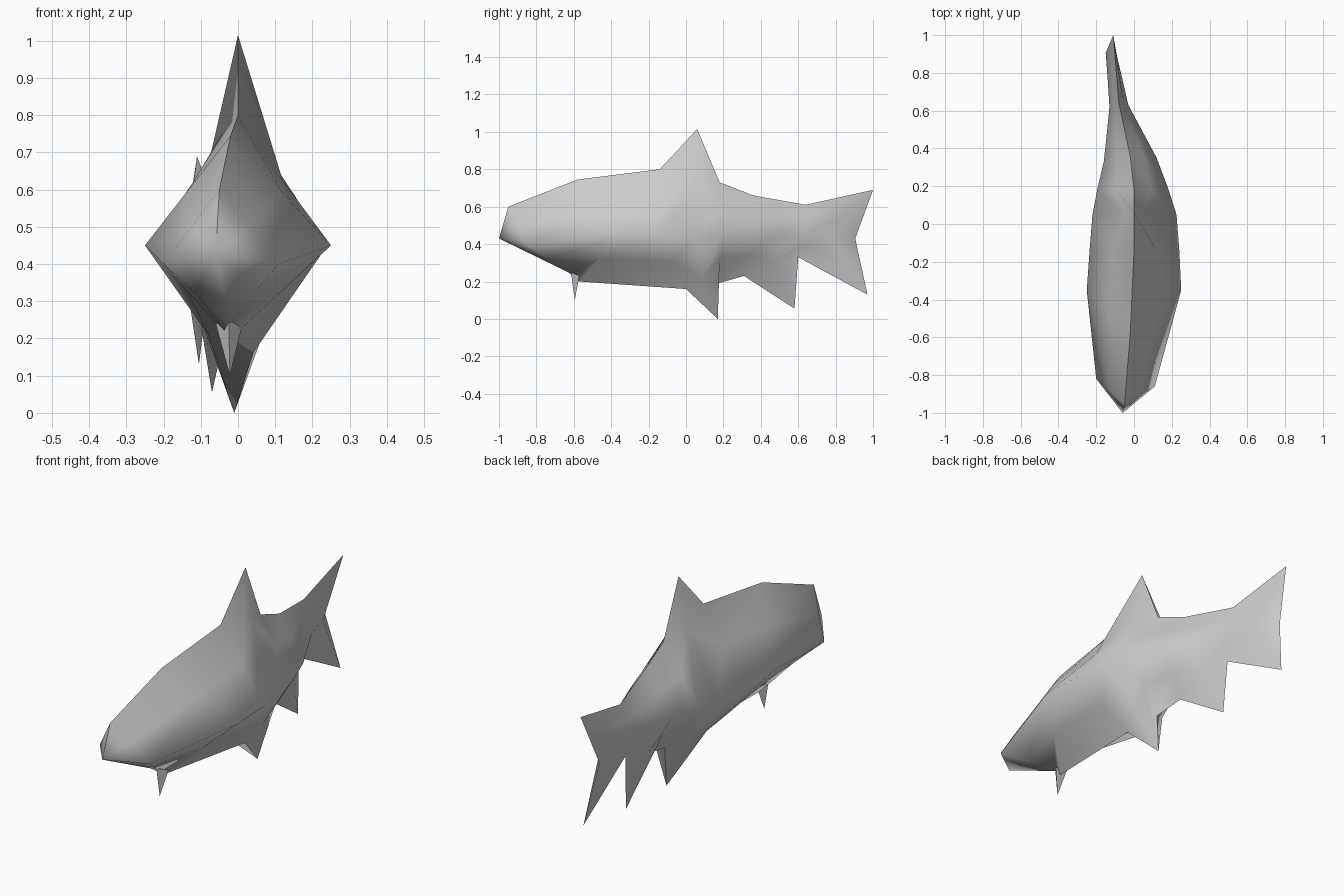
import bpy
import bmesh
import math
from mathutils import Vector

cube = bpy.data.objects.get("Cube")
if cube:
    bpy.data.objects.remove(cube, do_unlink=True)


def make_material(name, rgb):
    mat = bpy.data.materials.new(name)
    mat.use_nodes = True
    color = (*rgb, 1.0)
    mat.diffuse_color = color
    mat.node_tree.nodes["Principled BSDF"].inputs["Base Color"].default_value = color
    return mat


def section(top, right, belly, left, **bends):
    """Diamond section; bends replace the midpoints of its four sides."""
    corners = [Vector(p) for p in (top, right, belly, left)]
    names = ("upper_right", "lower_right", "lower_left", "upper_left")
    ring = []
    for i, name in enumerate(names):
        here, following = corners[i], corners[(i + 1) % len(corners)]
        ring += [here, Vector(bends.get(name, (here + following) / 2))]
    return ring


def finish(bm, name, material):
    bmesh.ops.recalc_face_normals(bm, faces=bm.faces)
    mesh = bpy.data.meshes.new(name)
    bm.to_mesh(mesh)
    bm.free()
    mesh.materials.append(material)
    obj = bpy.data.objects.new(name, mesh)
    bpy.context.collection.objects.link(obj)
    bpy.ops.object.select_all(action="DESELECT")
    obj.select_set(True)
    bpy.context.view_layer.objects.active = obj
    bpy.ops.object.shade_smooth_by_angle(angle=math.radians(80))
    return obj


def fan(bm, ring, tip):
    for i, vert in enumerate(ring):
        bm.faces.new((vert, ring[(i + 1) % len(ring)], tip))


def loft(name, rings, front_tip, back_tip, material):
    """Skin the rings and close both ends with a point."""
    bm = bmesh.new()
    loops = [[bm.verts.new(p) for p in ring] for ring in rings]
    for a, b in zip(loops, loops[1:]):
        for i in range(len(a)):
            j = (i + 1) % len(a)
            bm.faces.new((a[i], a[j], b[j], b[i]))
    fan(bm, loops[0], bm.verts.new(front_tip))
    fan(bm, loops[-1], bm.verts.new(back_tip))
    return finish(bm, name, material)


def spike(name, base, tip, material):
    bm = bmesh.new()
    ring = [bm.verts.new(p) for p in base]
    bm.faces.new(ring)
    fan(bm, ring, bm.verts.new(tip))
    return finish(bm, name, material)


grey = make_material("plain grey", (0.6, 0.6, 0.6))
MID = 0.45  # height of the widest line along the flanks

# Each section runs back, right flank, belly, left flank
head = section((-.05, -.95, .6), (-.2, -.82, .4), (-.025, -.61, .24), (.11, -.86, .4))
chest = section((-.02, -.58, .745), (-.25, -.35, MID), (-.02, -.57, .2), (.25, -.35, MID))
fin_start = section((0, -.14, .8), (-.235, -.14, MID), (.04, 0, .16), (.24, -.14, MID),
                    lower_right=(-.08, -.05, .21))

# Back fin and belly fin grow out of the middle section
fin_peak = section((0, .06, 1.015), (-.22, .05, MID), (-.01, .17, 0), (.225, .05, MID),
                   upper_right=(-.04, .05, .755), upper_left=(.04, .05, .755),
                   lower_right=(-.1, .09, .25), lower_left=(.07, .09, .22))
fin_end = section((0, .18, .73), (-.195, .18, MID), (0, .17, .19), (.18, .19, MID))
hip = section((-.02, .36, .66), (-.16, .33, MID), (-.03, .31, .23), (.12, .35, MID))

# Rear lower fin, then the narrow root of the tail
rear_fin = section((-.05, .5, .635), (-.145, .47, MID), (-.07, .58, .055), (.045, .49, MID),
                   lower_right=(-.11, .46, .3), lower_left=(-.02, .47, .3))
tail_root = section((-.08, .64, .61), (-.13, .62, MID), (-.08, .6, .33), (-.03, .63, MID))
tail_tips = section((-.11, 1, .69), (-.14, .775, MID), (-.105, .97, .13), (-.07, .78, MID))

loft("fish_body",
     [head, chest, fin_start, fin_peak, fin_end, hip, rear_fin, tail_root, tail_tips],
     (-.06, -1, .43), (-.15, .905, .43), grey)

# Small spike under the throat
spike("throat_spike", [(-.06, -.57, .24), (.01, -.57, .23), (-.025, -.615, .25)],
      (-.022, -.595, .1), grey)
